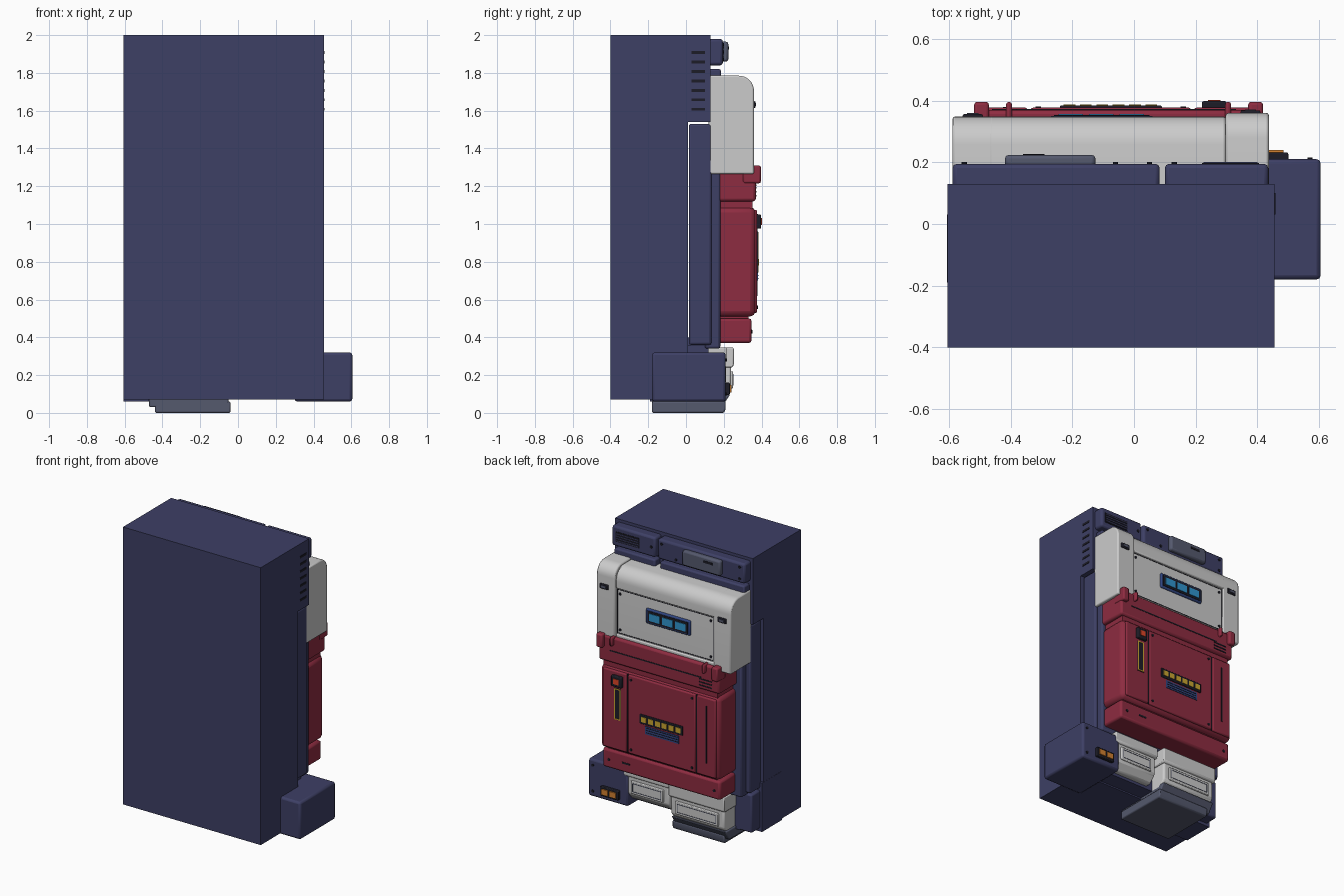
import bpy, bmesh, math
from mathutils import Matrix, Vector

def mat(name, c):
    m = bpy.data.materials.new(name)
    m.diffuse_color = (*c, 1)
    return m

NAVY = mat("navy", (0.047, 0.05, 0.13))
RED = mat("red", (0.27, 0.025, 0.052))
PALE = mat("pale", (0.56, 0.56, 0.56))
SLATE = mat("slate", (0.09, 0.1, 0.155))
DARK = mat("dark", (0.012, 0.012, 0.02))
BLUE = mat("blue", (0.03, 0.06, 0.22))
CYAN = mat("cyan", (0.03, 0.3, 0.62))
GOLD = mat("gold", (0.6, 0.38, 0.03))
ORANGE = mat("orange", (0.65, 0.22, 0.03))
SIGNAL = mat("signal", (0.75, 0.06, 0.02))

def finish(name, bm, m, bevel):
    bmesh.ops.recalc_face_normals(bm, faces=bm.faces)
    me = bpy.data.meshes.new(name)
    bm.to_mesh(me)
    bm.free()
    ob = bpy.data.objects.new(name, me)
    bpy.context.collection.objects.link(ob)
    me.materials.append(m)
    if bevel:
        b = ob.modifiers.new("bevel", "BEVEL")
        b.width, b.segments, b.limit_method = bevel, 2, "ANGLE"
        b.angle_limit = math.radians(40)
    bpy.context.view_layer.objects.active = ob
    ob.select_set(True)
    bpy.ops.object.shade_smooth_by_angle(angle=math.radians(35))
    ob.select_set(False)
    return ob

def box(name, x, y, z, m, bevel=0.0):
    bm = bmesh.new()
    bmesh.ops.create_cube(bm, size=1)
    for v in bm.verts:
        v.co = [(r[0] + r[1]) / 2 + c * (r[1] - r[0]) for c, r in zip(v.co, (x, y, z))]
    return finish(name, bm, m, bevel)

def extrude_x(name, x, pts, m, bevel=0.0):
    bm = bmesh.new()
    f = bm.faces.new([bm.verts.new((x[0], p[0], p[1])) for p in pts])
    r = bmesh.ops.extrude_face_region(bm, geom=[f])
    verts = [g for g in r["geom"] if isinstance(g, bmesh.types.BMVert)]
    bmesh.ops.translate(bm, verts=verts, vec=(x[1] - x[0], 0, 0))
    return finish(name, bm, m, bevel)

def screws(name, spots, y, m=DARK, r=0.009):
    bm = bmesh.new()
    for x, z in spots:
        bmesh.ops.create_cone(bm, cap_ends=True, segments=10, radius1=r, radius2=r, depth=0.01,
                              matrix=Matrix.Translation(Vector((x, y, z))) @ Matrix.Rotation(math.pi / 2, 4, "X"))
    finish(name, bm, m, 0)

def frame(name, x, y, z, m, w=0.004):
    # thin outline on a back-facing surface
    for i, (a, b) in enumerate((((x[0], x[1]), (z[0], z[0] + w)), ((x[0], x[1]), (z[1] - w, z[1])),
                                ((x[0], x[0] + w), z), ((x[1] - w, x[1]), z))):
        box(f"{name}_{i}", a, (y - 0.01, y + 0.002), b, m)

# Main slab and raised upper back
box("main_slab", (-0.605, 0.455), (-0.4, 0.01), (0.07, 2.0), NAVY)
box("upper_back", (-0.605, 0.455), (0.0, 0.13), (1.54, 2.0), NAVY)
for i in range(7):
    box(f"side_vent_{i}", (0.45, 0.458), (0.03, 0.1), (1.6 + i * 0.05, 1.615 + i * 0.05), DARK)

# Layered side panels behind the torso
box("side_panel", (-0.59, 0.44), (0.015, 0.135), (0.36, 1.53), NAVY, 0.012)
box("torso_backing", (-0.555, 0.42), (0.1, 0.182), (0.34, 1.32), NAVY, 0.012)

# Top shoulder boxes and the ledges below them
for side, x in (("left", (0.1, 0.435)), ("right", (-0.588, 0.083))):
    box(f"top_box_{side}", x, (0.1, 0.195), (1.84, 1.98), NAVY, 0.014)
    box(f"top_ledge_{side}", (x[0] + 0.01, x[1] - 0.01), (0.1, 0.185), (1.72, 1.82), NAVY, 0.01)
box("top_grille", (0.22, 0.405), (0.18, 0.198), (1.875, 1.945), DARK)
for i in range(4):
    box(f"grille_bar_{i}", (0.225, 0.40), (0.19, 0.201), (1.882 + i * 0.016, 1.888 + i * 0.016), NAVY)
box("top_plate", (-0.418, -0.125), (0.18, 0.224), (1.86, 1.965), SLATE, 0.012)
box("plate_slot", (-0.36, -0.29), (0.21, 0.227), (1.925, 1.94), DARK)
screws("top_screws", [(0.13, 1.91), (0.05, 1.95), (-0.06, 1.87), (-0.55, 1.87), (-0.55, 1.95)], 0.196)

# Pale chest hood with rounded top
def hood(name, x, yb, z0, z1, r):
    arc = [(yb - r + r * math.cos(t), z1 - r + r * math.sin(t)) for t in [i * math.pi / 16 for i in range(9)]]
    return extrude_x(name, x, [(0.12, z0), (yb, z0)] + arc + [(0.12, z1)], PALE, 0.008)

hood("hood_centre", (-0.46, 0.30), 0.338, 1.27, 1.77, 0.09)
hood("hood_end_left", (0.297, 0.437), 0.36, 1.265, 1.785, 0.08)
hood("hood_end_right", (-0.588, -0.455), 0.348, 1.27, 1.775, 0.09)
hood("hood_brow", (-0.47, 0.298), 0.348, 1.635, 1.776, 0.09)
box("hood_sill", (-0.46, 0.297), (0.2, 0.348), (1.272, 1.32), PALE, 0.008)
frame("hood_groove", (-0.45, 0.292), 0.338, (1.325, 1.63), DARK)
screws("hood_screws", [(-0.43, 1.6), (0.27, 1.6), (-0.43, 1.35), (0.27, 1.35)], 0.338)
for n, x, y in (("left", (0.345, 0.41), 0.36), ("right", (-0.555, -0.49), 0.348)):
    box(f"hood_latch_{n}", x, (y - 0.02, y + 0.008), (1.615, 1.65), DARK, 0.005)
    box(f"latch_face_{n}", (x[0] + 0.014, x[1] - 0.014), (y, y + 0.011), (1.625, 1.64), SLATE)
# Display on the hood
box("display_plate", (-0.275, 0.065), (0.32, 0.35), (1.455, 1.56), BLUE, 0.008)
box("display_inset", (-0.26, 0.05), (0.33, 0.353), (1.468, 1.547), DARK)
for i in range(3):
    x = -0.245 + i * 0.099
    box(f"display_cell_{i}", (x, x + 0.08), (0.34, 0.357), (1.482, 1.533), CYAN)

# Red upper bar with paired corner tabs
box("red_upper_bar", (-0.515, 0.415), (0.15, 0.37), (1.12, 1.3), RED, 0.014)
box("red_neck", (-0.49, 0.39), (0.15, 0.352), (1.06, 1.15), RED)
for s in (-1, 1):
    for i, (a, b, z0) in enumerate(((0.30, 0.365, 1.245), (0.375, 0.468, 1.215))):
        x = sorted((-0.05 + s * (a + 0.045), -0.05 + s * b))
        box(f"corner_tab_{s}_{i}", x, (0.3, 0.396), (z0, 1.31), RED, 0.01)
box("bar_groove", (-0.38, 0.33), (0.36, 0.372), (1.2, 1.208), DARK)
for i in range(3):
    box(f"bar_slat_{i}", (-0.46, -0.36), (0.36, 0.373), (1.145 + i * 0.022, 1.153 + i * 0.022), DARK)

# Red main torso: core and three face panels
box("red_core", (-0.51, 0.405), (0.15, 0.368), (0.51, 1.09), RED, 0.03)
for n, x in (("left", (0.195, 0.38)), ("centre", (-0.335, 0.185)), ("right", (-0.49, -0.345))):
    box(f"red_panel_{n}", x, (0.3, 0.377), (0.53, 1.075), RED, 0.008)
for n, x in (("left", (0.186, 0.194)), ("right", (-0.344, -0.336))):
    box(f"torso_groove_{n}", x, (0.34, 0.371), (0.53, 1.075), DARK)
box("right_slot", (-0.425, -0.415), (0.36, 0.379), (0.62, 1.02), DARK)
screws("torso_screws", [(x, z) for x in (-0.31, 0.16) for z in (0.56, 1.045)], 0.376)
box("button_housing", (0.22, 0.3), (0.35, 0.398), (0.975, 1.05), DARK, 0.006)
box("button", (0.24, 0.28), (0.39, 0.402), (0.995, 1.032), SIGNAL)
box("gauge", (0.235, 0.288), (0.36, 0.38), (0.74, 0.96), DARK)
frame("gauge_outline", (0.237, 0.286), 0.381, (0.742, 0.958), GOLD, 0.007)
box("indicator_strip", (-0.24, 0.09), (0.36, 0.384), (0.765, 0.83), DARK, 0.004)
for i in range(6):
    x = -0.228 + i * 0.053
    box(f"indicator_{i}", (x, x + 0.038), (0.37, 0.387), (0.78, 0.816), GOLD)
box("label_strip", (-0.21, 0.05), (0.36, 0.381), (0.7, 0.755), BLUE)
for i in range(3):
    box(f"label_line_{i}", (-0.2, 0.04), (0.37, 0.383), (0.71 + i * 0.016, 0.714 + i * 0.016), DARK)

# Red lower bar
box("red_lower_neck", (-0.47, 0.37), (0.15, 0.33), (0.46, 0.54), RED)
box("red_lower_bar", (-0.505, 0.4), (0.15, 0.347), (0.37, 0.5), RED, 0.014)
box("lower_slot", (0.19, 0.25), (0.33, 0.349), (0.43, 0.442), DARK)
screws("lower_screws", [(0.35, 0.43), (-0.46, 0.43)], 0.346)

# Base: side box with lamps, and lower outer leg
box("side_box", (0.3, 0.605), (-0.18, 0.21), (0.06, 0.32), NAVY, 0.014)
box("inner_base", (-0.5, 0.4), (-0.1, 0.12), (0.08, 0.36), NAVY)
box("lamp_plate", (0.36, 0.5), (0.19, 0.232), (0.095, 0.16), DARK, 0.005)
for i in range(2):
    x = 0.375 + i * 0.062
    box(f"lamp_{i}", (x, x + 0.048), (0.22, 0.24), (0.108, 0.147), ORANGE)
screws("side_box_screws", [(0.57, 0.28), (0.57, 0.1)], 0.211)
box("outer_base", (-0.606, -0.47), (-0.19, 0.03), (0.06, 0.4), NAVY)
box("outer_leg", (-0.59, -0.48), (0.0, 0.12), (0.08, 0.345), NAVY, 0.01)

# Two pale feet; the forward one stands on a grey sole
def foot(n, x, y, z):
    extrude_x(f"foot_upper_{n}", x, [(0.08, z + 0.14), (y - 0.01, z + 0.14), (y, z + 0.15), (y, 0.346), (0.08, 0.346)], PALE, 0.012)
    i = (x[0] + 0.01, x[1] - 0.01)
    extrude_x(f"foot_lower_{n}", i, [(0.0, z - 0.03), (y - 0.06, z - 0.03), (y - 0.014, z + 0.02), (y - 0.014, z + 0.15), (0.0, z + 0.15)], PALE, 0.012)
    box(f"foot_plate_{n}", (x[0] + 0.05, x[1] - 0.05), (0.1, y - 0.004), (z + 0.03, z + 0.12), PALE, 0.005)
    frame(f"foot_outline_{n}", (x[0] + 0.065, x[1] - 0.065), y - 0.004, (z + 0.045, z + 0.105), SLATE)

foot("forward", (-0.47, -0.04), 0.253, 0.1)
foot("rear", (-0.02, 0.33), 0.215, 0.13)
extrude_x("sole", (-0.44, -0.04), [(-0.18, 0.0), (0.2, 0.0), (0.21, 0.02), (0.21, 0.06), (-0.18, 0.06)], SLATE, 0.008)
extrude_x("sole_rim", (-0.47, -0.05), [(-0.18, 0.03), (0.19, 0.03), (0.235, 0.1), (-0.18, 0.1)], SLATE, 0.008)
